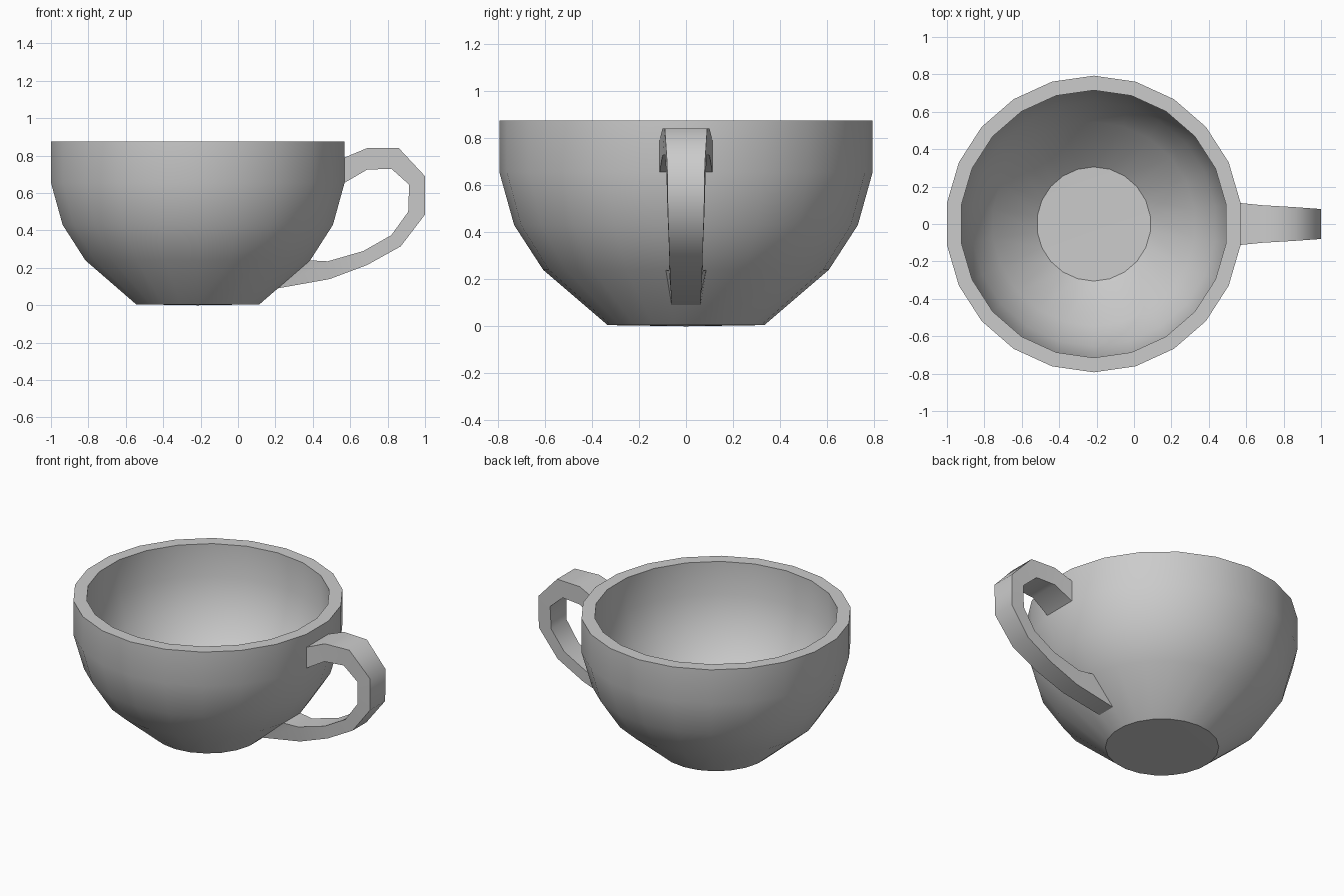
import bpy, math

if "Cube" in bpy.data.objects:
    bpy.data.objects.remove(bpy.data.objects["Cube"])

CX, SIDES = -0.215, 22
STEP = 2 * math.pi / SIDES


def make(name, verts, faces, angle):
    me = bpy.data.meshes.new(name)
    me.from_pydata(verts, [], faces)
    me.update()
    ob = bpy.data.objects.new(name, me)
    bpy.context.collection.objects.link(ob)
    bpy.ops.object.select_all(action='DESELECT')
    bpy.context.view_layer.objects.active = ob
    ob.select_set(True)
    bpy.ops.object.shade_smooth_by_angle(angle=math.radians(angle))
    return ob


# Cup: closed profile (radius, z) from the base, up over the rim, down inside
profile = [(0.333, 0.005), (0.607, 0.24), (0.73, 0.43), (0.793, 0.655), (0.793, 0.875),
           (0.715, 0.875), (0.715, 0.665), (0.655, 0.465), (0.545, 0.295), (0.305, 0.085)]
verts, faces = [], []
for r, z in profile:
    for i in range(SIDES):
        a = math.pi / 2 + i * STEP
        verts.append((CX + r * math.cos(a), r * math.sin(a), z))
for k in range(len(profile) - 1):
    for i in range(SIDES):
        j = (i + 1) % SIDES
        faces.append((k * SIDES + i, k * SIDES + j, (k + 1) * SIDES + j, (k + 1) * SIDES + i))

# Underside and inner floor, as shallow fans
verts += [(CX, 0, 0.0), (CX, 0, 0.08)]
under, floor = len(verts) - 2, len(verts) - 1
top = (len(profile) - 1) * SIDES
for i in range(SIDES):
    j = (i + 1) % SIDES
    faces.append((j, i, under))
    faces.append((top + i, top + j, floor))
make("cup_bowl", verts, faces, 35)

# Handle: stations of outer x, z, half width, inner x, z, half width
stations = [(0.57, 0.79, 0.112, 0.57, 0.655, 0.112),
            (0.69, 0.84, 0.10, 0.69, 0.725, 0.10),
            (0.86, 0.84, 0.09, 0.82, 0.73, 0.09),
            (1.0, 0.69, 0.08, 0.915, 0.645, 0.083),
            (1.0, 0.485, 0.077, 0.91, 0.50, 0.079),
            (0.87, 0.315, 0.071, 0.82, 0.375, 0.074),
            (0.69, 0.215, 0.068, 0.67, 0.29, 0.07),
            (0.49, 0.14, 0.064, 0.48, 0.235, 0.072),
            (0.21, 0.09, 0.061, 0.385, 0.24, 0.086)]
verts, faces = [], []
for ox, oz, ow, ix, iz, iw in stations:
    verts += [(ox, -ow, oz), (ox, ow, oz), (ix, iw, iz), (ix, -iw, iz)]
for k in range(len(stations) - 1):
    for i in range(4):
        j = (i + 1) % 4
        faces.append((k * 4 + i, k * 4 + 4 + i, k * 4 + 4 + j, k * 4 + j))
make("cup_handle", verts, faces, 55)
